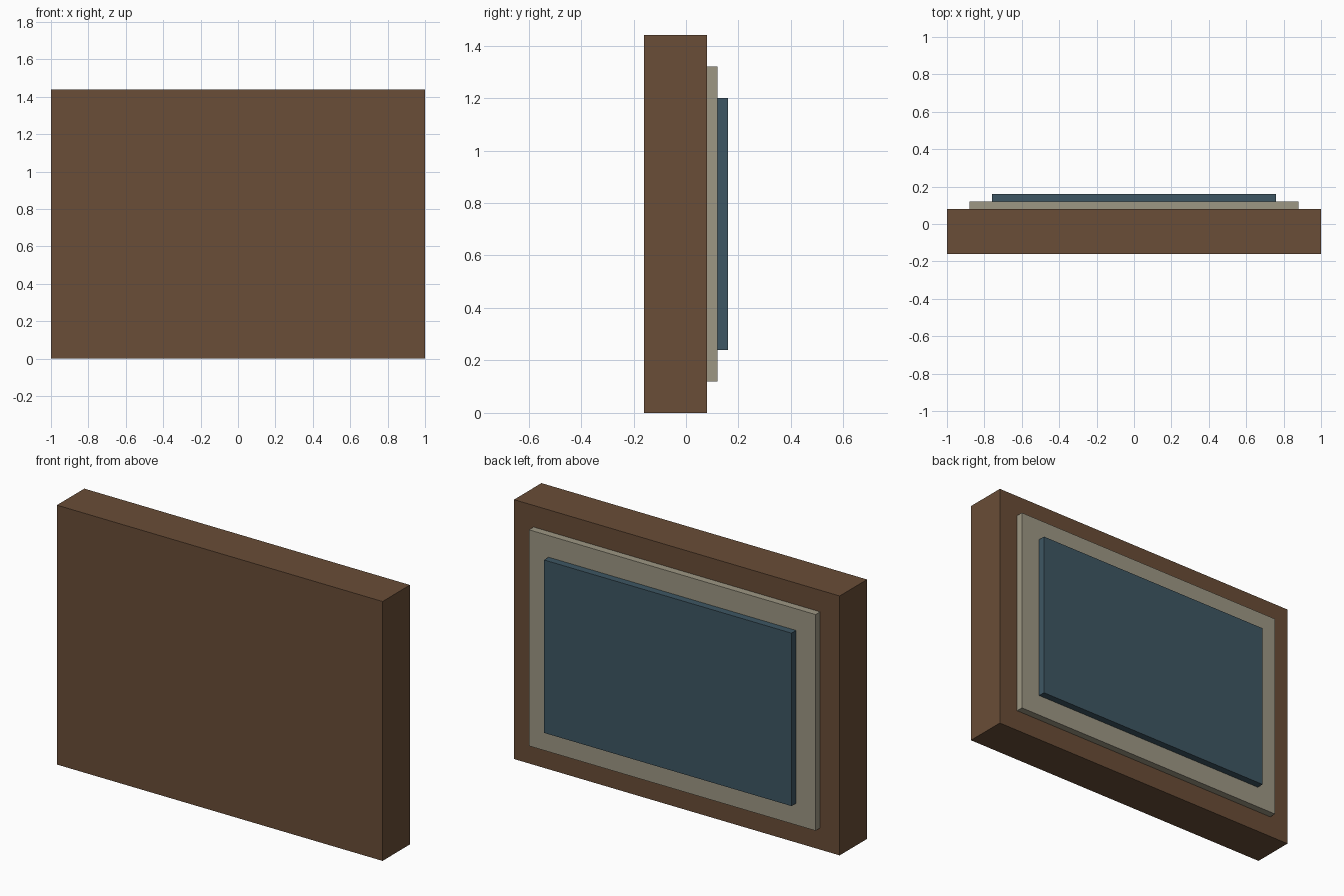
import bpy

if "Cube" in bpy.data.objects:
    bpy.data.objects.remove(bpy.data.objects["Cube"], do_unlink=True)


def make_material(name, color):
    mat = bpy.data.materials.new(name)
    mat.use_nodes = True
    mat.diffuse_color = (*color, 1)
    bsdf = next(n for n in mat.node_tree.nodes if n.type == 'BSDF_PRINCIPLED')
    bsdf.inputs["Base Color"].default_value = (*color, 1)
    return mat


def make_slab(name, width, height, back, front, mat):
    """Upright slab centred on the frame, spanning back to front in y."""
    bpy.ops.mesh.primitive_cube_add(size=1, location=(0, (back + front) / 2, CENTRE_Z))
    slab = bpy.context.object
    slab.name = slab.data.name = name
    slab.scale = (width, front - back, height)
    bpy.ops.object.transform_apply(location=False, rotation=False, scale=True)
    slab.data.materials.append(mat)
    return slab


CENTRE_Z = 0.72
wood = make_material("brown wood", (0.142, 0.074, 0.038))
mount = make_material("beige mount", (0.34, 0.31, 0.23))
canvas = make_material("slate blue", (0.048, 0.094, 0.125))

# Wooden frame, mount board and picture panel, stacked toward +y
make_slab("frame_body", 2.0, 1.44, -0.16, 0.08, wood)
make_slab("mount_board", 1.76, 1.2, 0.08, 0.12, mount)
make_slab("picture_panel", 1.52, 0.96, 0.12, 0.16, canvas)
